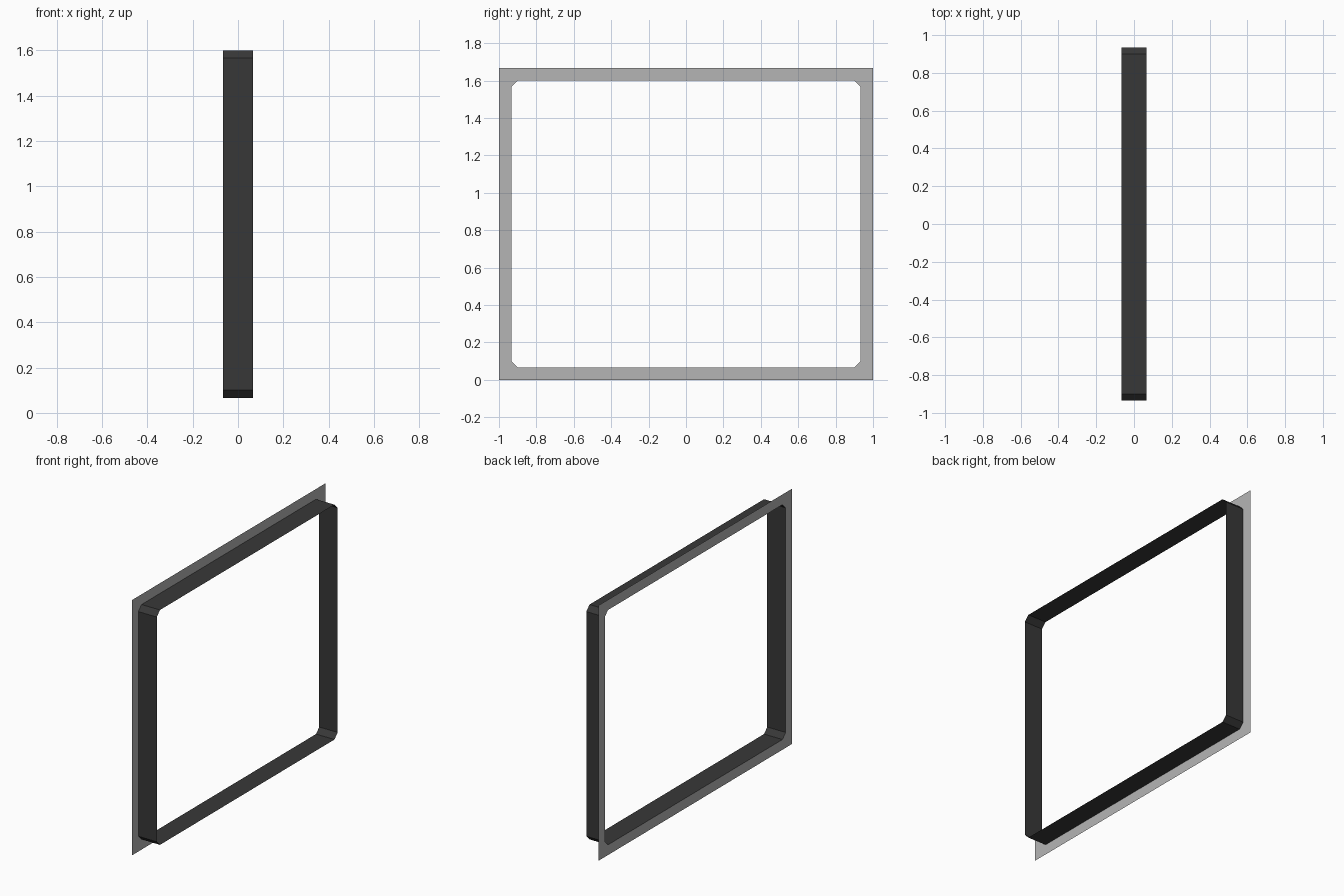
import bpy

if "Cube" in bpy.data.objects:
    bpy.data.objects.remove(bpy.data.objects["Cube"])

U = 1 / 15            # base module: flange width and half depth
HEIGHT = 25 * U       # overall height
CUT = U / 2           # corner chamfer of the opening


def material(name, grey):
    m = bpy.data.materials.new(name)
    m.diffuse_color = (grey, grey, grey, 1)
    m.use_nodes = True
    m.node_tree.nodes["Principled BSDF"].inputs["Base Color"].default_value = m.diffuse_color
    return m


def build(name, verts, faces, mat):
    me = bpy.data.meshes.new(name)
    me.from_pydata(verts, [], faces)
    me.materials.append(mat)
    me.update()
    ob = bpy.data.objects.new(name, me)
    bpy.context.scene.collection.objects.link(ob)
    return ob


# Outer rectangle, counter-clockwise seen from +x
outer = [(-1, 0), (1, 0), (1, HEIGHT), (-1, HEIGHT)]

# Chamfered opening: two points per corner, same order
inner = []
for i, (y, z) in enumerate(outer):
    sy = 1 if y < 0 else -1
    sz = 1 if z == 0 else -1
    cy, cz = y + sy * U, z + sz * U
    pair = [(cy, cz + sz * CUT), (cy + sy * CUT, cz)]
    inner += pair if i % 2 == 0 else pair[::-1]

# Flat flange at the -x side
verts = [(-U, y, z) for y, z in outer + inner]
faces = []
for i in range(4):
    j = (i + 1) % 4
    a, b, nxt = 4 + 2 * i, 5 + 2 * i, 4 + 2 * j
    faces += [(i, b, a), (i, j, nxt, b)]
build("wall_flange", verts, faces, material("light grey", 0.46))

# Thin open sleeve following the opening through the full depth
n = len(inner)
verts = [(x, y, z) for x in (-U, U) for y, z in inner]
faces = [(i, (i + 1) % n, (i + 1) % n + n, i + n) for i in range(n)]
build("frame_sleeve", verts, faces, material("charcoal", 0.039))
